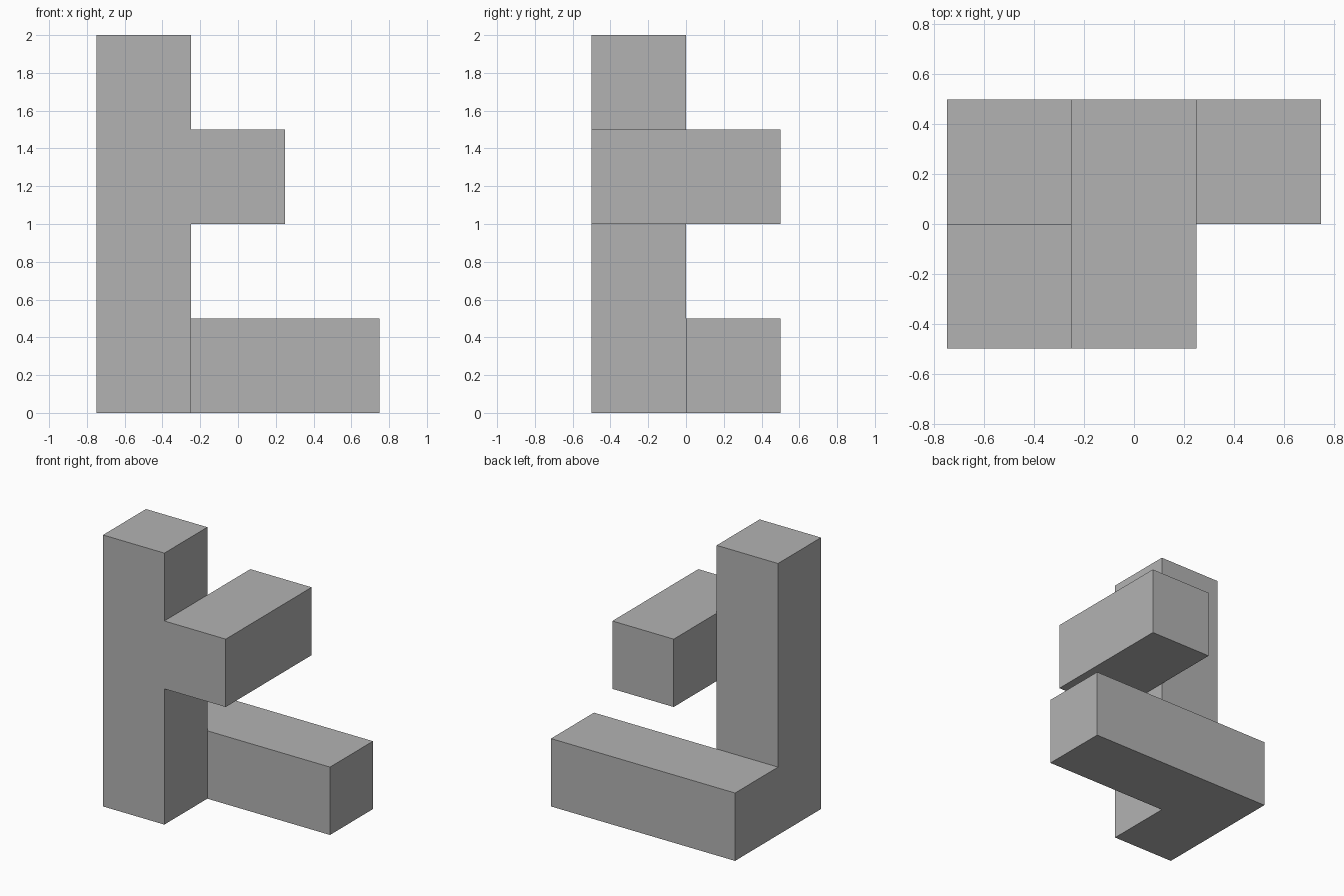
import bpy
import bmesh
from mathutils import Vector

cube = bpy.data.objects.get("Cube")
if cube:
    bpy.data.objects.remove(cube, do_unlink=True)

UNIT = 0.5

grey = bpy.data.materials.new("plain_grey")
grey.use_nodes = True
grey.diffuse_color = (0.45, 0.45, 0.45, 1)
grey.node_tree.nodes["Principled BSDF"].inputs["Base Color"].default_value = grey.diffuse_color

# Unit cells of the three bars
column = {(0, 0, k) for k in range(4)}
base = {(i, 1, 0) for i in range(3)}
arm = {(1, j, 2) for j in range(2)}
cells = column | base | arm

# Keep only the outer skin of the joined cells
bm = bmesh.new()
for cell in cells:
    centre = Vector(cell) + Vector((0.5, 0.5, 0.5))
    for axis in range(3):
        for sign in (-1, 1):
            normal = Vector((0, 0, 0))
            normal[axis] = sign
            neighbour = tuple(int(c + n) for c, n in zip(cell, normal))
            if neighbour in cells:
                continue
            u = Vector((0, 0, 0))
            u[(axis + 1) % 3] = 0.5
            v = normal.cross(u)
            mid = centre + normal / 2
            corners = (mid - u - v, mid + u - v, mid + u + v, mid - u + v)
            bm.faces.new([bm.verts.new((p - Vector((1.5, 1, 0))) * UNIT) for p in corners])

# Weld the skin and merge coplanar squares into clean flat faces
bmesh.ops.remove_doubles(bm, verts=bm.verts[:], dist=0.001)
bmesh.ops.dissolve_limit(bm, angle_limit=0.01, verts=bm.verts[:], edges=bm.edges[:])
bmesh.ops.recalc_face_normals(bm, faces=bm.faces[:])

mesh = bpy.data.meshes.new("branching_block")
bm.to_mesh(mesh)
bm.free()
mesh.materials.append(grey)
block = bpy.data.objects.new("branching_block", mesh)
bpy.context.collection.objects.link(block)
